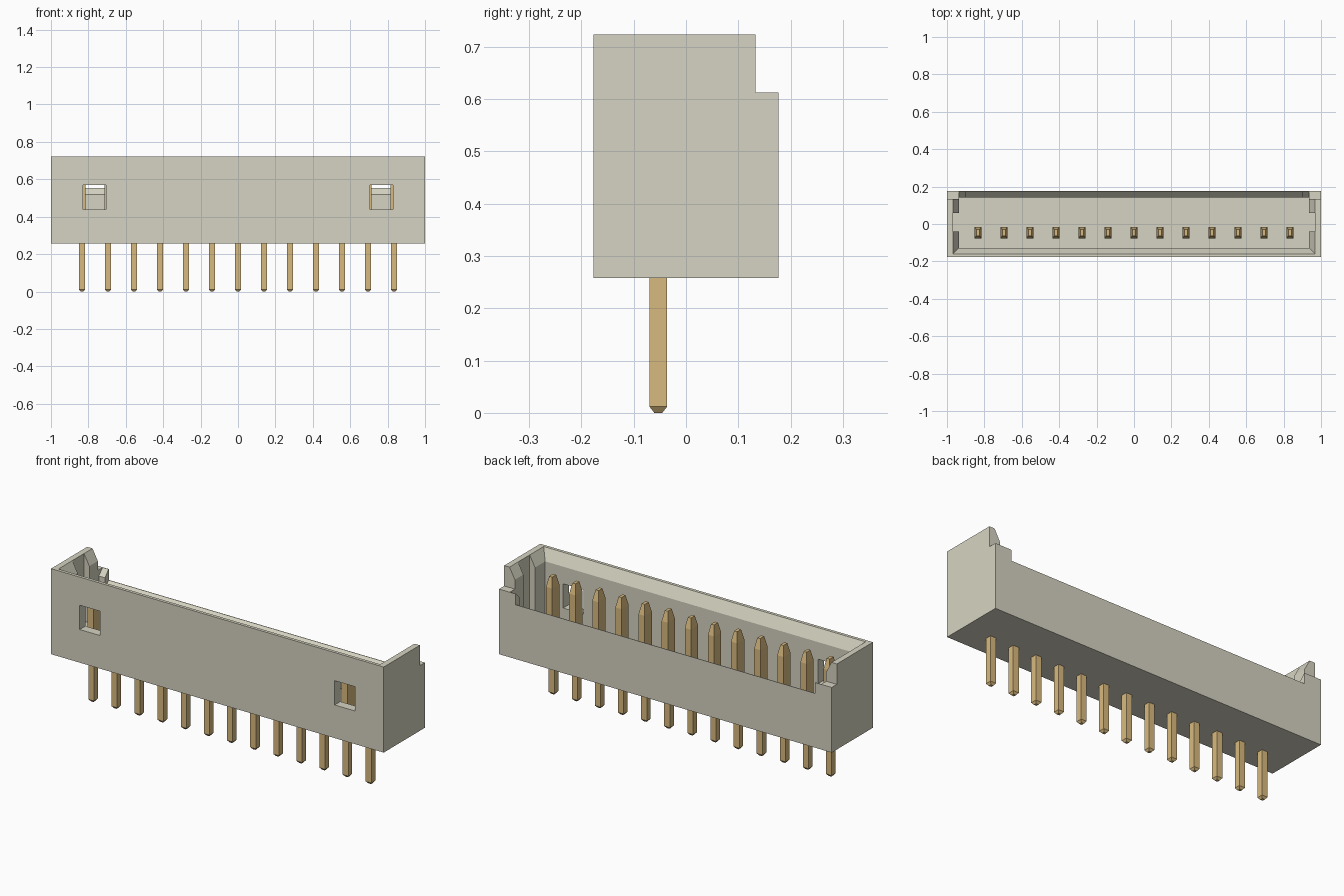
import bpy, bmesh

if "Cube" in bpy.data.objects:
    bpy.data.objects.remove(bpy.data.objects["Cube"], do_unlink=True)


def material(name, rgb):
    m = bpy.data.materials.new(name)
    m.use_nodes = True
    m.diffuse_color = (*rgb, 1)
    for n in m.node_tree.nodes:
        if n.type == 'BSDF_PRINCIPLED':
            n.inputs["Base Color"].default_value = (*rgb, 1)
    return m


ivory = material("ivory plastic", (0.674, 0.657, 0.539))
brass = material("brass", (0.694, 0.492, 0.214))


def loft(name, loops, mat=None):
    """Closed solid skinned through loops with equal point counts."""
    bm = bmesh.new()
    rings = [[bm.verts.new(p) for p in loop] for loop in loops]
    n = len(rings[0])
    bm.faces.new(rings[0])
    bm.faces.new(rings[-1])
    for a, b in zip(rings, rings[1:]):
        for i in range(n):
            j = (i + 1) % n
            bm.faces.new((a[i], a[j], b[j], b[i]))
    bmesh.ops.recalc_face_normals(bm, faces=bm.faces)
    me = bpy.data.meshes.new(name)
    bm.to_mesh(me)
    bm.free()
    ob = bpy.data.objects.new(name, me)
    bpy.context.collection.objects.link(ob)
    if mat:
        me.materials.append(mat)
    return ob


def rect(x0, x1, y0, y1, z):
    return [(x0, y0, z), (x1, y0, z), (x1, y1, z), (x0, y1, z)]


def box(name, x0, x1, y0, y1, z0, z1, mat=None):
    return loft(name, [rect(x0, x1, y0, y1, z0), rect(x0, x1, y0, y1, z1)], mat)


def prism(name, half, profile):
    """Y-Z profile extruded across x."""
    return loft(name, [[(s * half, y, z) for y, z in profile] for s in (-1, 1)])


def cut(target, cutter):
    cutter.hide_render = True
    mod = target.modifiers.new("cut", 'BOOLEAN')
    mod.operation = 'DIFFERENCE'
    mod.solver = 'EXACT'
    mod.object = cutter
    bpy.context.view_layer.objects.active = target
    bpy.ops.object.modifier_apply(modifier=mod.name)
    bpy.data.objects.remove(cutter, do_unlink=True)


FLOOR, TOP = 0.355, 0.723
housing = box("housing", -1, 1, -0.177, 0.177, 0.258, TOP, ivory)

# Main cavity and the guide slots in both end walls
cut(housing, box("cavity", -0.936, 0.936, -0.128, 0.142, FLOOR, 1))
cut(housing, box("end_slots", -0.968, 0.968, -0.04, 0.06, FLOOR, 1))


# Lead-in chamfer around the front and end walls
def lead_in(t):
    return rect(-0.936 - 0.032 * t, 0.936 + 0.032 * t,
                -0.128 - 0.032 * t, 0.3, TOP - 0.06 + 0.06 * t)


cut(housing, loft("lead_in", [lead_in(-0.3), lead_in(1.4)]))

# Lower shelf along the back, then the deeper opening between its ends
cut(housing, box("back_step", -1.1, 1.1, 0.133, 0.3, 0.612, 1))
cut(housing, box("back_opening", -0.9, 0.9, 0.1, 0.3, 0.553, 0.9))

# Inner chamfers on the opening edge and on the shelf ends
for half, z in ((0.9, 0.553), (0.936, 0.612)):
    cut(housing, prism("back_chamfer", half, [
        (0.13, z - 0.0468), (0.184, z + 0.0106), (0.13, z + 0.0106)]))

# Windows through the front wall
for s in (-1, 1):
    a, b = sorted((s * 0.705, s * 0.828))
    cut(housing, box("window", a, b, -0.3, -0.1, 0.438, 0.57))


# Contact pins: slim tail below, wider blade with tapered tip above
def pin_loop(x, w, y, d, z):
    return rect(x - w / 2, x + w / 2, y - d / 2, y + d / 2, z)


for i in range(13):
    x = (i - 6) * 0.139
    loft(f"pin_{i + 1}", [
        pin_loop(x, 0.015, -0.053, 0.015, 0),
        pin_loop(x, 0.034, -0.053, 0.034, 0.012),
        pin_loop(x, 0.034, -0.053, 0.034, 0.30),
        pin_loop(x, 0.037, -0.0465, 0.061, 0.31),
        pin_loop(x, 0.037, -0.0465, 0.061, 0.59),
        pin_loop(x, 0.018, -0.0465, 0.034, 0.645)], brass)
